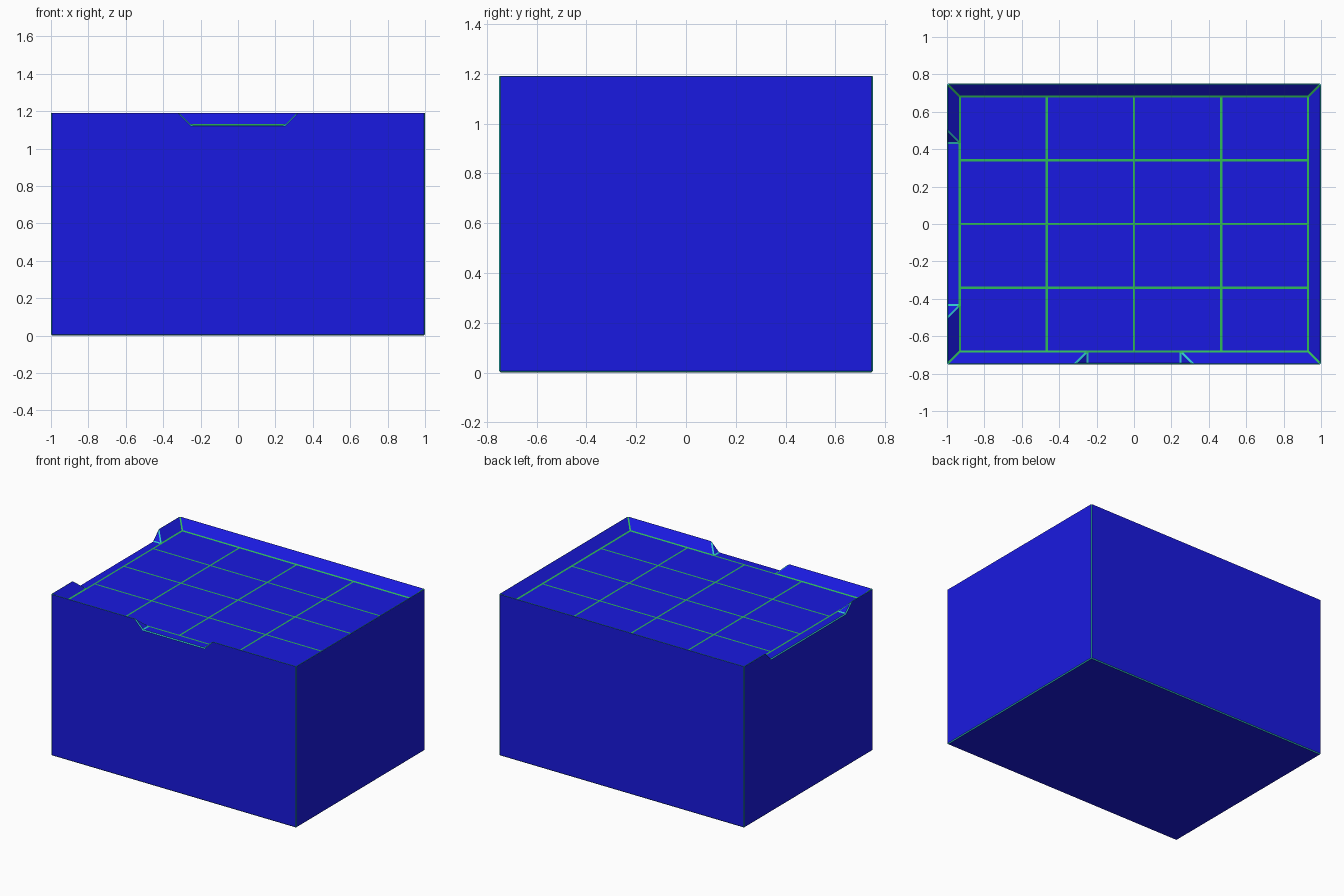
import bpy, bmesh
from mathutils import Vector

if "Cube" in bpy.data.objects:
    bpy.data.objects.remove(bpy.data.objects["Cube"])

HX, HY, H, T = 1.0, 0.75, 1.195, 0.068   # half sizes, height, rim slope depth
FLOOR = H - T

bm = bmesh.new()
verts = {}


def face(points):
    vs = []
    for p in points:
        key = tuple(round(c, 4) for c in p)
        if key not in verts:
            verts[key] = bm.verts.new(p)
        vs.append(verts[key])
    return bm.faces.new(vs)


# Each side: outer wall, sloped inner rim and optional notch
sides = [
    (HX, HY, 0.25, lambda u, d, z: (u, -d, z)),     # front
    (HY, HX, 0, lambda u, d, z: (d, u, z)),         # right
    (HX, HY, 0, lambda u, d, z: (-u, d, z)),        # back
    (HY, HX, 0.435, lambda u, d, z: (-d, -u, z)),   # left
]
floor_loop = []
for L, D, g, P in sides:
    l, d = L - T, D - T
    wall = [P(-L, D, 0), P(L, D, 0), P(L, D, H)]
    floor_loop.append(P(-l, d, FLOOR))
    if g:
        wall += [P(g + T, D, H), P(g, D, FLOOR), P(-g, D, FLOOR), P(-g - T, D, H)]
        floor_loop += [P(-g, d, FLOOR), P(g, d, FLOOR)]
        face([P(-g, D, FLOOR), P(g, D, FLOOR), P(g, d, FLOOR), P(-g, d, FLOOR)])
        face([P(-L, D, H), P(-g - T, D, H), P(-g, d, FLOOR), P(-l, d, FLOOR)])
        face([P(g + T, D, H), P(L, D, H), P(l, d, FLOOR), P(g, d, FLOOR)])
        face([P(-g - T, D, H), P(-g, D, FLOOR), P(-g, d, FLOOR)])
        face([P(g, D, FLOOR), P(g + T, D, H), P(g, d, FLOOR)])
    else:
        face([P(-L, D, H), P(L, D, H), P(l, d, FLOOR), P(-l, d, FLOOR)])
    face(wall + [P(-L, D, H)])
face([(-HX, -HY, 0), (-HX, HY, 0), (HX, HY, 0), (HX, -HY, 0)])
floor_faces = [face(floor_loop)]

# Tile lines: cut the floor into a 4 x 4 grid
for axis, half in ((Vector((1, 0, 0)), HX - T), (Vector((0, 1, 0)), HY - T)):
    for k in (-0.5, 0, 0.5):
        geom = {e for f in floor_faces for e in [f, *f.edges, *f.verts]}
        bmesh.ops.bisect_plane(bm, geom=list(geom), plane_co=axis * half * k, plane_no=axis)
        floor_faces = [f for f in bm.faces
                       if all(abs(v.co.z - FLOOR) < 1e-4 for v in f.verts)
                       and abs(f.calc_center_median().x) < HX - T
                       and abs(f.calc_center_median().y) < HY - T]

# Glowing trim: narrow strips along every edge
bmesh.ops.recalc_face_normals(bm, faces=bm.faces[:])
bmesh.ops.bevel(bm, geom=bm.edges[:], offset=0.006, offset_type='OFFSET', segments=1,
                profile=0.5, affect='EDGES', clamp_overlap=True, material=1)
for f in bm.faces:
    c = f.calc_center_median()
    if f.material_index == 1 and c.z > 1 and abs(c.x) < HX - T / 2 and abs(c.y) < HY - T / 2:
        f.material_index = 2

mesh = bpy.data.meshes.new("tiled_block")
bm.to_mesh(mesh)
bm.free()
for name, col in (("blue_panel", (0.01, 0.01, 0.75, 1)),
                  ("cyan_trim", (0.03, 0.6, 0.6, 1)),
                  ("green_line", (0.03, 0.5, 0.1, 1))):
    m = bpy.data.materials.new(name)
    m.diffuse_color = col
    m.use_nodes = True
    m.node_tree.nodes["Principled BSDF"].inputs["Base Color"].default_value = m.diffuse_color
    mesh.materials.append(m)
bpy.context.collection.objects.link(bpy.data.objects.new("tiled_block", mesh))
